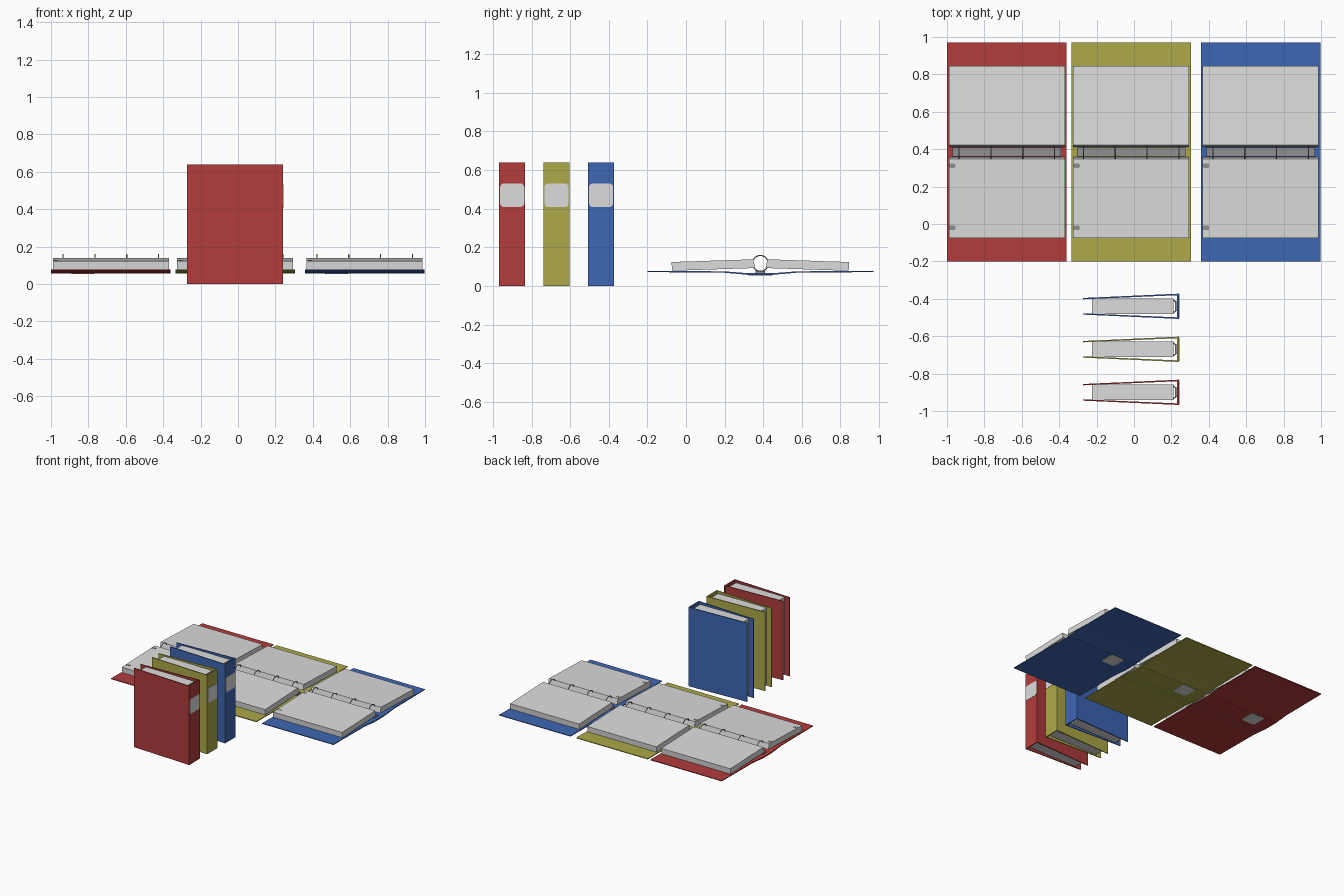
import bpy, bmesh, math
from mathutils import Vector

if "Cube" in bpy.data.objects:
    bpy.data.objects.remove(bpy.data.objects["Cube"])


def material(name, rgb):
    m = bpy.data.materials.new(name)
    m.diffuse_color = (*rgb, 1)
    m.use_nodes = True
    m.node_tree.nodes["Principled BSDF"].inputs["Base Color"].default_value = m.diffuse_color
    return m


RED = material("red cover", (0.45, 0.045, 0.045))
YELLOW = material("olive yellow cover", (0.42, 0.40, 0.065))
BLUE = material("blue cover", (0.048, 0.135, 0.46))
PAPER = material("paper grey", (0.72, 0.72, 0.72))
METAL = material("metal grey", (0.28, 0.28, 0.28))
HEIGHT = 0.64  # binder height, measured along u


# Binder space: p across the spine, q away from the spine, u from top to bottom
def prism(name, profile, u0, u1, place, mat):
    bm = bmesh.new()
    lo = [bm.verts.new(place(p, q, u0)) for p, q in profile]
    hi = [bm.verts.new(place(p, q, u1)) for p, q in profile]
    n = len(profile)
    bm.faces.new(lo)
    bm.faces.new(hi)
    for i in range(n):
        bm.faces.new((lo[i], lo[(i + 1) % n], hi[(i + 1) % n], hi[i]))
    return finish(name, bm, mat)


def finish(name, bm, mat):
    bmesh.ops.recalc_face_normals(bm, faces=bm.faces)
    me = bpy.data.meshes.new(name)
    bm.to_mesh(me)
    bm.free()
    me.materials.append(mat)
    ob = bpy.data.objects.new(name, me)
    bpy.context.collection.objects.link(ob)
    return ob


def box_profile(half, q0, q1):
    return [(-half, q0), (half, q0), (half, q1), (-half, q1)]


def mirrored(profile, side):
    return [(side * p, q) for p, q in profile]


def rounded_plate(name, pc, uc, wp, wu, r, q_of, thick, place, mat):
    """Thin rounded plate lying on the surface q = q_of(p)."""
    bm = bmesh.new()
    outline = []
    for k, (sp, su) in enumerate(((1, 1), (-1, 1), (-1, -1), (1, -1))):
        for j in range(5):
            a = math.radians(90 * k + 22.5 * j)
            outline.append((pc + sp * (wp / 2 - r) + r * math.cos(a),
                            uc + su * (wu / 2 - r) + r * math.sin(a)))
    a = [bm.verts.new(place(p, q_of(p), u)) for p, u in outline]
    b = [bm.verts.new(place(p, q_of(p) + thick, u)) for p, u in outline]
    bm.faces.new(a)
    bm.faces.new(b)
    for i in range(len(a)):
        j = (i + 1) % len(a)
        bm.faces.new((a[i], a[j], b[j], b[i]))
    return finish(name, bm, mat)


def ring(name, qc, u, radius, place, mat, tube=0.003, nmaj=28, nmin=8):
    bm = bmesh.new()
    grid = []
    for i in range(nmaj):
        a = math.tau * i / nmaj
        row = []
        for j in range(nmin):
            b = math.tau * j / nmin
            r = radius + tube * math.cos(b)
            row.append(bm.verts.new(place(r * math.cos(a), qc + r * math.sin(a),
                                          u + tube * math.sin(b))))
        grid.append(row)
    for i in range(nmaj):
        for j in range(nmin):
            i2, j2 = (i + 1) % nmaj, (j + 1) % nmin
            f = bm.faces.new((grid[i][j], grid[i2][j], grid[i2][j2], grid[i][j2]))
            f.smooth = True
    return finish(name, bm, mat)


def binder(tag, mat, place, cover, ring_q, ring_r):
    # spine, two covers, spine label, metal rail and four rings
    prism(tag + "_spine", box_profile(0.0675, 0, 0.009), 0, HEIGHT, place, mat)
    for side, word in ((-1, "front"), (1, "back")):
        prism(f"{tag}_{word}_cover", mirrored(cover, side), 0, HEIGHT, place, mat)
    rounded_plate(tag + "_spine_label", 0, 0.17, 0.125, 0.122, 0.02,
                  lambda p: 0.0, -0.002, place, PAPER)
    prism(tag + "_rail", box_profile(0.025, 0.009, 0.02), 0.03, 0.61, place, METAL)
    for i in range(4):
        ring(f"{tag}_ring_{i + 1}", ring_q, 0.065 + 0.17 * i, ring_r, place, METAL)


# Closed binders standing upright, spine towards +x
CLOSED_COVER = [(0.0675, 0), (0.0445, 0.512), (0.0375, 0.512), (0.0595, 0)]
for tag, mat, yc in (("red_standing", RED, -0.9), ("yellow_standing", YELLOW, -0.67),
                     ("blue_standing", BLUE, -0.44)):
    def stand(p, q, u, yc=yc):
        return Vector((0.24 - q, yc + p, HEIGHT - u))
    binder(tag, mat, stand, CLOSED_COVER, 0.046, 0.037)
    prism(tag + "_paper", box_profile(0.042, 0.03, 0.465), 0.01, 0.63, stand, PAPER)

# Open binders lying flat behind, spine down
OPEN_COVER = [(0.066, 0.001), (0.19, 0.012), (0.585, 0.015), (0.585, 0.021),
              (0.19, 0.019), (0.06, 0.009)]
OPEN_PAPER = [(0.027, 0.036), (0.037, 0.081), (0.46, 0.067), (0.457, 0.022)]


def paper_top(p):
    return 0.081 - (abs(p) - 0.037) * 0.014 / 0.423


for tag, mat, x0 in (("red_open", RED, -1.0), ("yellow_open", YELLOW, -0.335),
                     ("blue_open", BLUE, 0.357)):
    def lay(p, q, u, x0=x0):
        return Vector((x0 + u, 0.385 + p, 0.057 + q))
    binder(tag, mat, lay, OPEN_COVER, 0.06, 0.041)
    for side, word in ((-1, "front"), (1, "back")):
        prism(f"{tag}_{word}_paper", mirrored(OPEN_PAPER, side), 0.01, 0.63, lay, PAPER)
    # small page markers on the left edge of the front stack
    for i, p in enumerate((-0.073, -0.405)):
        rounded_plate(f"{tag}_page_marker_{i + 1}", p, 0.028, 0.023, 0.034, 0.008,
                      paper_top, 0.001, lay, METAL)
